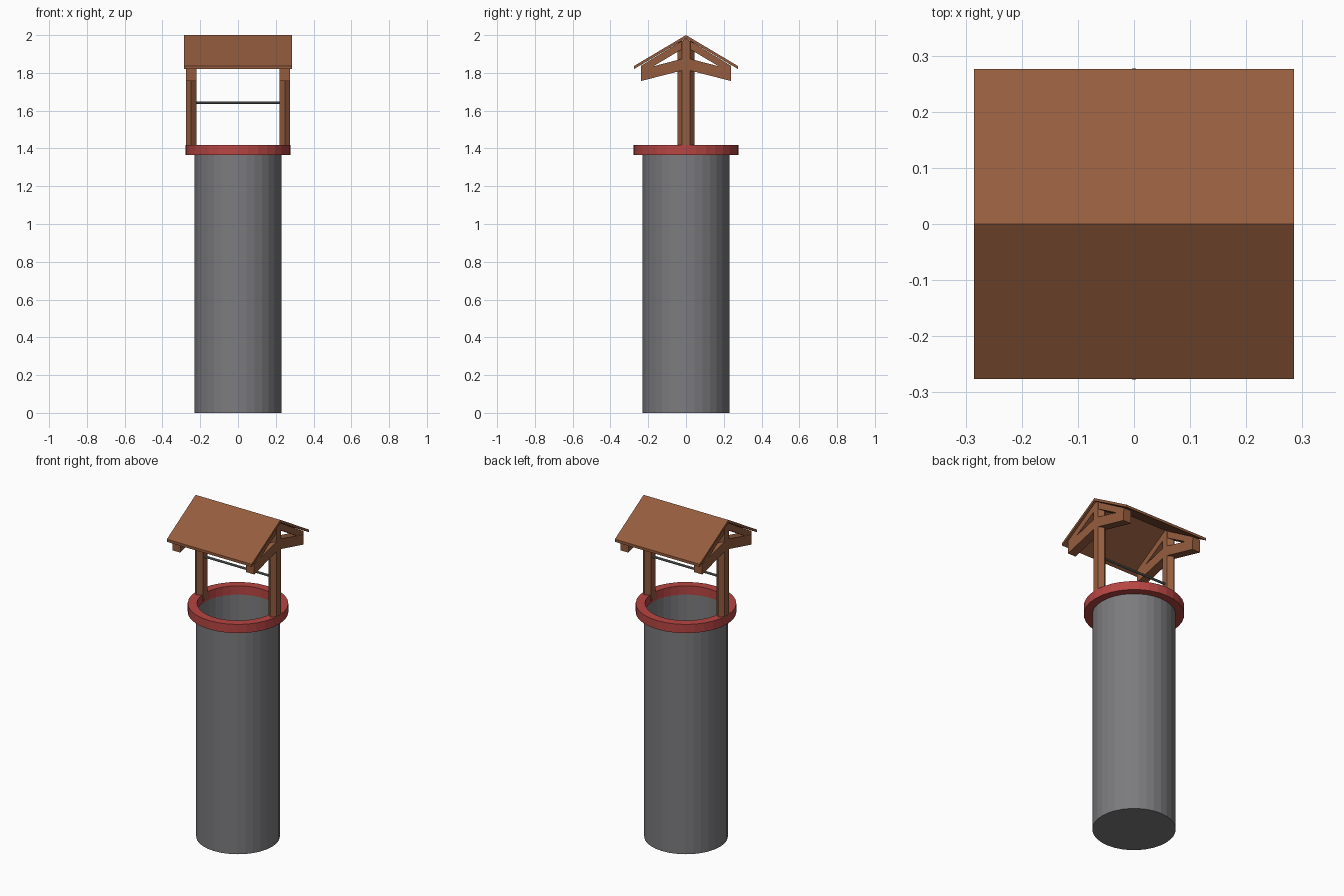
import bpy, bmesh, math

if "Cube" in bpy.data.objects:
    bpy.data.objects.remove(bpy.data.objects["Cube"])

def material(name, rgb):
    m = bpy.data.materials.new(name)
    m.diffuse_color = (*rgb, 1)
    m.use_nodes = True
    m.node_tree.nodes["Principled BSDF"].inputs["Base Color"].default_value = m.diffuse_color
    return m

WOOD = material("brown wood", (0.30, 0.108, 0.048))
RED = material("red brick", (0.47, 0.06, 0.055))
STONE = material("grey stone", (0.20, 0.20, 0.21))
METAL = material("dark metal", (0.17, 0.18, 0.17))

def finish(name, bm, mat):
    bmesh.ops.recalc_face_normals(bm, faces=bm.faces)
    me = bpy.data.meshes.new(name)
    bm.to_mesh(me)
    bm.free()
    me.materials.append(mat)
    ob = bpy.data.objects.new(name, me)
    bpy.context.collection.objects.link(ob)
    return ob

def extrude(name, pts, vec, mat):
    """Solid prism from a planar outline."""
    bm = bmesh.new()
    f = bm.faces.new([bm.verts.new(p) for p in pts])
    r = bmesh.ops.extrude_face_region(bm, geom=[f], use_keep_orig=True)
    vs = [g for g in r["geom"] if isinstance(g, bmesh.types.BMVert)]
    bmesh.ops.translate(bm, verts=vs, vec=vec)
    return finish(name, bm, mat)

def circle(r, z, n=32):
    return [(r * math.cos(2 * math.pi * i / n), r * math.sin(2 * math.pi * i / n), z)
            for i in range(n)]

def bridge(name, loops, closed, mat):
    """Skin a series of rings."""
    bm = bmesh.new()
    rings = [[bm.verts.new(p) for p in l] for l in loops]
    pairs = list(zip(rings, rings[1:])) + ([(rings[-1], rings[0])] if closed else [])
    for a, b in pairs:
        for i in range(len(a)):
            j = (i + 1) % len(a)
            bm.faces.new((a[i], a[j], b[j], b[i]))
    if not closed:
        bm.faces.new(rings[0])
    return finish(name, bm, mat)

# Well shaft: open at the top, closed at the bottom
bridge("well_shaft", [circle(0.23, 0), circle(0.23, 1.37)], False, STONE)

# Red rim ring
bridge("well_rim", [circle(0.277, 1.365), circle(0.277, 1.418),
                    circle(0.226, 1.418), circle(0.226, 1.365)], True, RED)

# Timber frames at both ends
for sx, side in ((-1, "left"), (1, "right")):
    cx = sx * 0.248
    # six-sided post
    hexa = [(cx, -0.045), (cx + 0.027, -0.021), (cx + 0.027, 0.021),
            (cx, 0.045), (cx - 0.027, 0.021), (cx - 0.027, -0.021)]
    extrude(side + "_post", [(x, y, 1.38) for x, y in hexa], (0, 0, 0.59), WOOD)
    x0 = cx - 0.025
    for sy, end in ((-1, "front"), (1, "back")):
        # sloping rafter under the roof
        raf = [(0, 1.982), (0.238, 1.838), (0.238, 1.815), (0.19, 1.825), (0, 1.938)]
        extrude(f"{side}_{end}_rafter", [(x0, sy * y, z) for y, z in raf], (0.05, 0, 0), WOOD)
        # lower tie beam, bent upwards to the middle
        tie = [(0, 1.88), (0.238, 1.818), (0.238, 1.757), (0, 1.818)]
        extrude(f"{side}_{end}_tie_beam", [(x0 - 0.002, sy * y, z) for y, z in tie],
                (0.054, 0, 0), WOOD)

# Roof boards, one folded sheet
roof = [(-0.276, 1.836), (0, 2.0), (0.276, 1.836), (0.276, 1.82), (0, 1.983), (-0.276, 1.82)]
extrude("roof", [(-0.285, y, z) for y, z in roof], (0.57, 0, 0), WOOD)

# Winding rod between the posts
rod = [(-0.235, 0.007 * math.cos(k * math.pi / 4), 1.642 + 0.007 * math.sin(k * math.pi / 4))
       for k in range(8)]
extrude("winding_rod", rod, (0.47, 0, 0), METAL)
